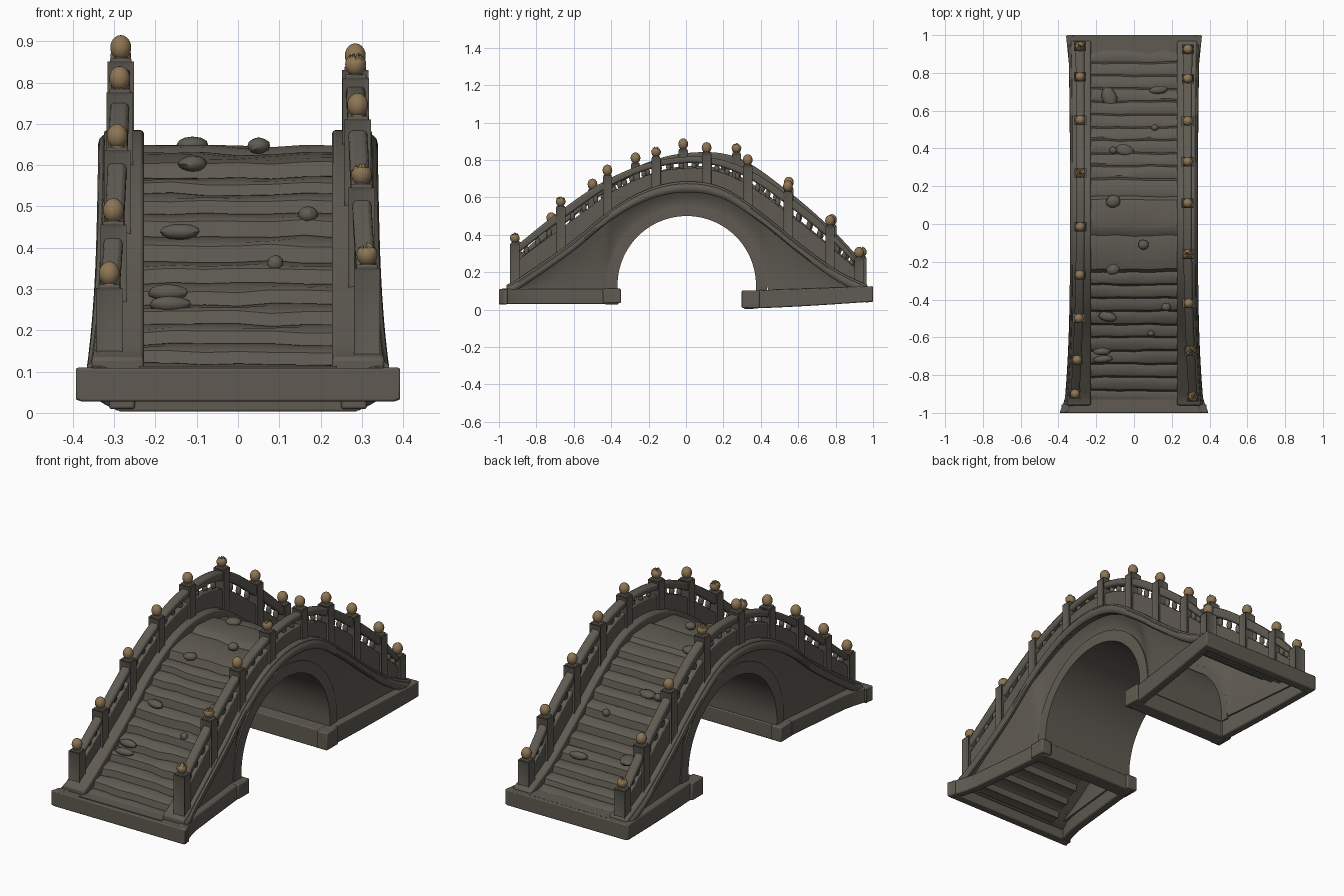
import bpy, bmesh, math, random
from mathutils import Matrix

random.seed(4)
cube = bpy.data.objects.get("Cube")
if cube:
    bpy.data.objects.remove(cube)


def material(name, rgb):
    m = bpy.data.materials.new(name)
    m.use_nodes = True
    m.diffuse_color = (*rgb, 1)
    m.node_tree.nodes["Principled BSDF"].inputs["Base Color"].default_value = (*rgb, 1)
    return m


stone = material("dark_stone", (0.115, 0.105, 0.085))
bronze = material("tan_finial", (0.27, 0.18, 0.09))
made = []


def finish(name, bm, mat, bevel=0):
    bmesh.ops.recalc_face_normals(bm, faces=bm.faces)
    me = bpy.data.meshes.new(name)
    bm.to_mesh(me)
    bm.free()
    me.materials.append(mat)
    ob = bpy.data.objects.new(name, me)
    bpy.context.collection.objects.link(ob)
    if bevel:
        mod = ob.modifiers.new("worn_edges", "BEVEL")
        mod.width, mod.segments = bevel, 2
    made.append(ob)


def loft(name, rings, mat=stone, bevel=0):
    """Skin a row of matching closed cross-sections and cap both ends."""
    bm = bmesh.new()
    rows = [[bm.verts.new(p) for p in ring] for ring in rings]
    n = len(rows[0])
    for a, b in zip(rows, rows[1:]):
        for i in range(n):
            j = (i + 1) % n
            bm.faces.new((a[i], a[j], b[j], b[i]))
    bm.faces.new(rows[0])
    bm.faces.new(rows[-1])
    finish(name, bm, mat, bevel)


def rect(y, x0, x1, z0, z1):
    return [(x0, y, z0), (x1, y, z0), (x1, y, z1), (x0, y, z1)]


def oval(y, x, z, rx, rz, n=10):
    return [(x + rx * math.cos(t * math.tau / n), y, z + rz * math.sin(t * math.tau / n)) for t in range(n)]


def span(a, b, n):
    return [a + (b - a) * i / n for i in range(n + 1)]


def curve(pts):
    """Smooth height function through (y, z) points."""
    def slope(i):
        a, b = pts[max(i - 1, 0)], pts[min(i + 1, len(pts) - 1)]
        return (b[1] - a[1]) / (b[0] - a[0])

    def f(y):
        i = 0
        while i < len(pts) - 2 and y > pts[i + 1][0]:
            i += 1
        (ya, za), (yb, zb) = pts[i], pts[i + 1]
        h = yb - ya
        t = min(max((y - ya) / h, 0), 1)
        return ((1 + 2 * t) * (1 - t) ** 2 * za + t * (1 - t) ** 2 * h * slope(i)
                + t * t * (3 - 2 * t) * zb + t * t * (t - 1) * h * slope(i + 1))
    return f


# Shared shape rules for the humped deck and the flared plan
curb = curve([(-.97, .13), (-.92, .15), (-.6, .372), (-.4, .535), (-.2, .645), (0, .685),
              (.2, .65), (.4, .52), (.6, .36), (.8, .215), (.95, .14), (1, .125)])
RADIUS, RING, SPRING = .37, .43, .13


def half_width(y):
    return .333 + (.034 if y < 0 else .01) * abs(y) ** 3


def wall_foot(y):
    return .268 + .1 * max(abs(y) - .42, 0)


def post_x(y):
    return .284 + (.034 if y < 0 else .002) * y * y


def plinth_width(y):
    flare = max(abs(y) - .8, 0) / .2
    return .298 + .1 * max(abs(y) - .38, 0) + (.035 if y < 0 else .0) * flare ** 2


def plinth_z(y):
    if y < 0:
        return .03, .11
    t = (y - .3) / .7
    return .005 + .038 * t ** 1.4, .1 + .025 * t


# Hollow plinths: thin side beams, end beams and stepped inner blocks
for where, end, inner in (("front", -1, -.36), ("back", 1, .31)):
    d = 1 if end < 0 else -1
    for s, side in ((1, "left"), (-1, "right")):
        loft(f"{where}_{side}_plinth_beam",
             [rect(y, s * (plinth_width(y) - .045), s * plinth_width(y), *plinth_z(y))
              for y in span(end, inner, 12)], bevel=.006)
        z0, z1 = plinth_z(inner)
        ya = inner + d * .012
        loft(f"{where}_{side}_plinth_block",
             [rect(y, s * .25, s * .312, z0 + .004, z1 + .002) for y in (ya, ya - d * .095)], bevel=.006)
    for part, depth, w in (("end", .045, plinth_width(end) - .01), ("inner", -.075, .29)):
        ya = end if part == "end" else inner
        loft(f"{where}_{part}_crossbeam",
             [rect(y, -w, w, plinth_z(y)[0] - .002, plinth_z(y)[1] - .001)
              for y in (ya, ya + d * depth)], bevel=.005)

# Thin arch barrel with a deeper ring on each face
angles = [math.pi * i / 40 for i in range(41)]
path = [(1, 0, .09)] + [(math.cos(a), math.sin(a), SPRING) for a in angles] + [(-1, 0, .09)]
for name, x0, x1, outer in (("arch_barrel", -.27, .27, RADIUS + .015),
                            ("left_arch_ring", .25, .276, RING), ("right_arch_ring", -.276, -.25, RING)):
    loft(name, [[(x, c * r + .004, zc + sn * r) for x, r in
                 ((x0, RADIUS), (x1, RADIUS), (x1, outer), (x0, outer))] for c, sn, zc in path])


# Side walls flaring outward to the curb, curbs and outer mouldings
def wall_section(y, s):
    d, r = abs(y - .004), RING - .01
    base = SPRING + math.sqrt(r * r - d * d) if d < r else .1
    top = max(curb(y) - .02, base + .004)
    foot, lip = wall_foot(y), half_width(y) - .01
    outer = [(foot + (lip - foot) * t ** 2, base + t * (top - base)) for t in span(0, 1, 6)]
    return [(s * x, y, z) for x, z in outer] + [(s * (x - .02), y, z) for x, z in reversed(outer)]


wall_parts = span(-.97, -.43, 16) + span(-.414, .422, 40) + span(.44, .96, 16)
for s, side in ((1, "left"), (-1, "right")):
    loft(f"{side}_side_wall", [wall_section(y, s) for y in wall_parts])
    loft(f"{side}_curb",
         [rect(y, s * .228, s * (half_width(y) - .008), max(curb(y) - .055, .06), curb(y))
          for y in span(-.96, .97, 60)], bevel=.008)
    loft(f"{side}_curb_moulding",
         [oval(y, s * (half_width(y) - .012), curb(y) - .035, .018, .024) for y in span(-.955, .95, 60)])


# Worn stair treads: soft sloping steps with uneven noses
def deck(y):
    return curb(y) - .039


edges = span(-.95, -.25, 10) + [-.05, .14] + span(.24, .92, 10)
xs = span(-.242, .242, 6)
wobble = [[random.uniform(-.006, .006) for _ in xs] for _ in edges]
rings = []
for i, (a, b) in enumerate(zip(edges, edges[1:])):
    mid = (a + b) / 2
    for t in (.06, .2, .5, .8, .94):
        y = a + t * (b - a)
        z = .35 * deck(y) + .65 * deck(mid) - (.005 if t in (.06, .94) else 0)
        row = wobble[i if t < .5 else i + 1]
        top = [(x, y + w * .6, z + w * .7) for x, w in zip(xs, row)]
        rings.append(top + [(x, y, z - .03) for x in reversed(xs)])
loft("stair_treads", rings)
loft("front_landing", [rect(y, -.24, .24, .08, .113) for y in (-.985, -.93)])
loft("back_landing", [rect(y, -.24, .24, .09, .124) for y in (.89, .985)])

# Posts, finials and railings: each post is (y, height of finial centre, broken)
left_posts = [(-.915, .385, 1), (-.67, .58, 1), (-.42, .745, 0), (-.16, .845, 1), (.11, .865, 0),
              (.33, .80, 0), (.545, .66, 0), (.77, .475, 0), (.925, .305, 0)]
right_posts = [(-.9, .337, 0), (-.72, .49, 0), (-.5, .67, 0), (-.27, .81, 0), (-.015, .885, 0),
               (.27, .865, 1), (.55, .68, 0), (.78, .48, 0), (.94, .31, 1)]


def post(name, x, y, z0, z1):
    bm = bmesh.new()
    bmesh.ops.create_cube(bm, size=1, matrix=Matrix.Translation((x, y, (z0 + z1) / 2))
                          @ Matrix.Diagonal((.064, .05, z1 - z0, 1)))
    bm.normal_update()
    sides = [f for f in bm.faces if abs(f.normal.z) < .5]
    bmesh.ops.inset_individual(bm, faces=sides, thickness=.012, depth=-.004)
    finish(name, bm, stone)
    loft(name + "_cap", [rect(y + d, x - .026, x + .026, z1 - .002, z1 + .008) for d in (-.022, .022)], bevel=.003)


def finial(name, x, y, z, broken):
    bm = bmesh.new()
    bmesh.ops.create_uvsphere(bm, u_segments=14, v_segments=10, radius=1)
    for v in bm.verts:
        if broken and v.co.z > .2:
            v.co.z *= random.uniform(.4, .95)
    bm.transform(Matrix.Translation((x, y, z)) @ Matrix.Diagonal((.026, .026, .03, 1)))
    finish(name, bm, bronze)
    loft(name + "_collar", [[(x + r * math.cos(k * math.tau / 10), y + r * math.sin(k * math.tau / 10), zz)
                             for k in range(10)] for r, zz in ((.022, z - .034), (.015, z - .022))], bronze)


def pebble(name, x, y, z, size, turn=0):
    bm = bmesh.new()
    bmesh.ops.create_icosphere(bm, subdivisions=2, radius=1)
    for v in bm.verts:
        v.co *= random.uniform(.95, 1.04)
    bm.transform(Matrix.Translation((x, y, z)) @ Matrix.Rotation(turn, 4, "Z") @ Matrix.Diagonal((*size, 1)))
    finish(name, bm, stone)


for s, side, posts in ((1, "left", left_posts), (-1, "right", right_posts)):
    rail = curve([(y, z - .05) for y, z, _ in posts])

    def between(y, t):
        return curb(y) + t * (rail(y) - curb(y))

    ys = span(posts[0][0], posts[-1][0], 64)
    loft(f"{side}_handrail",
         [rect(y, s * (post_x(y) - .023), s * (post_x(y) + .023), between(y, .74), rail(y)) for y in ys], bevel=.01)
    loft(f"{side}_rail_panel",
         [rect(y, s * (post_x(y) - .018), s * (post_x(y) + .018), curb(y) - .02, between(y, .54)) for y in ys],
         bevel=.005)
    for i, (y, z, broken) in enumerate(posts):
        x = s * post_x(y)
        post(f"{side}_post_{i + 1}", x, y, curb(y) - .04, z - .034)
        finial(f"{side}_finial_{i + 1}", x, y, z, broken)
    for i, (a, b) in enumerate(zip(posts, posts[1:])):
        for k in (1, 2, 3):
            y = a[0] + (b[0] - a[0]) * k / 4
            gap = between(y, .74) - between(y, .54)
            pebble(f"{side}_baluster_{i + 1}_{k}", s * post_x(y), y, between(y, .64),
                   (.014, .014, gap * .62 + .004))

# Loose stones lying on the treads
stones = [(-.13, .67, .04, .058, .4), (.13, .71, .052, .022, .1), (.11, .51, .02, .018, 0),
          (-.05, .39, .05, .032, -.2), (-.11, .39, .02, .02, 0), (-.11, .12, .04, .034, .3),
          (.05, -.11, .028, .028, 0), (-.11, -.24, .036, .03, .2), (-.14, -.49, .05, .026, -.2),
          (.17, -.44, .025, .022, 0), (.09, -.58, .02, .016, 0), (-.17, -.675, .05, .02, 0),
          (-.165, -.715, .052, .02, .1)]
for i, (x, y, rx, ry, turn) in enumerate(stones):
    pebble(f"loose_stone_{i + 1}", x, y, deck(y) + .014, (rx, ry, .02), turn)

# Soft shading with crisp corners
bpy.ops.object.select_all(action="DESELECT")
for ob in made:
    ob.select_set(True)
bpy.context.view_layer.objects.active = made[0]
bpy.ops.object.shade_smooth_by_angle(angle=math.radians(35))
